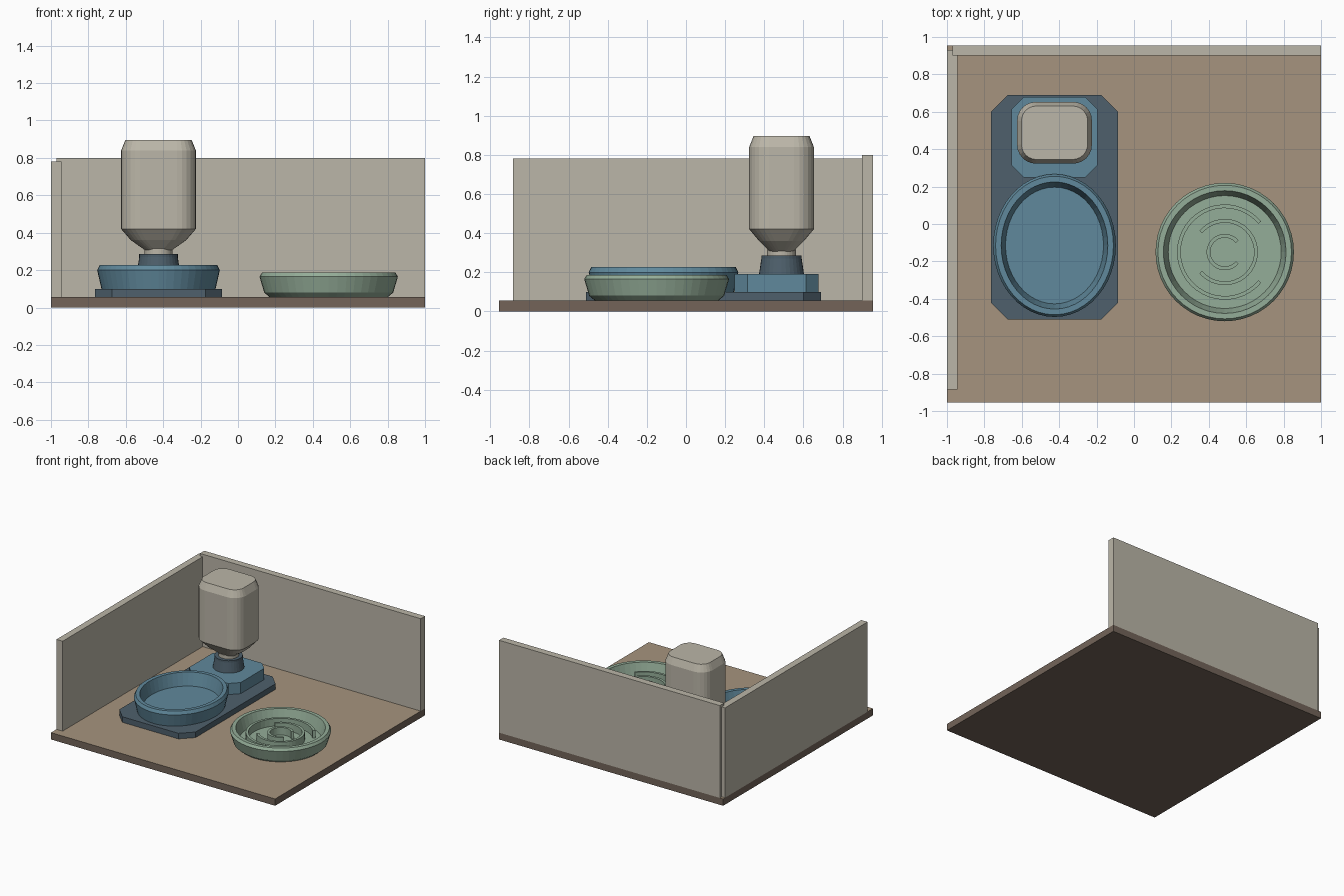
import bpy
import bmesh
import math

if "Cube" in bpy.data.objects:
    bpy.data.objects.remove(bpy.data.objects["Cube"], do_unlink=True)


def material(name, rgb):
    # sRGB bytes to linear values
    col = [((c / 255 + 0.055) / 1.055) ** 2.4 for c in rgb] + [1]
    m = bpy.data.materials.new(name)
    m.use_nodes = True
    m.diffuse_color = col
    m.node_tree.nodes["Principled BSDF"].inputs["Base Color"].default_value = col
    return m


tan = material("tan floor", (166, 148, 126))
brown = material("brown edge", (115, 100, 89))
cream = material("warm grey", (187, 182, 168))
blue = material("dusty blue", (96, 137, 156))
slate = material("slate blue", (78, 96, 108))
green = material("sage green", (148, 173, 152))


def finish(name, bm, mats):
    bmesh.ops.recalc_face_normals(bm, faces=bm.faces)
    me = bpy.data.meshes.new(name)
    bm.to_mesh(me)
    bm.free()
    for m in mats:
        me.materials.append(m)
    ob = bpy.data.objects.new(name, me)
    bpy.context.collection.objects.link(ob)
    return ob


def box(name, lo, hi, mat):
    bm = bmesh.new()
    bmesh.ops.create_cube(bm, size=1)
    for v in bm.verts:
        for i in range(3):
            v.co[i] = lo[i] if v.co[i] < 0 else hi[i]
    return finish(name, bm, [mat])


def ellipse(rx, ry, n=48):
    return [(rx * math.cos(math.tau * i / n), ry * math.sin(math.tau * i / n))
            for i in range(n)]


def round_rect(hx, hy, r, seg):
    # rectangle with rounded corners; one segment gives a chamfer
    pts = []
    for k, (sx, sy) in enumerate([(1, 1), (-1, 1), (-1, -1), (1, -1)]):
        for i in range(seg + 1):
            a = math.pi / 2 * (k + i / seg)
            pts.append((sx * (hx - r) + r * math.cos(a), sy * (hy - r) + r * math.sin(a)))
    return pts


def loft(name, centre, sections, mat):
    # skin a stack of (outline, height) sections and cap both ends
    bm = bmesh.new()
    rings = [[bm.verts.new((centre[0] + x, centre[1] + y, z)) for x, y in pts]
             for pts, z in sections]
    n = len(rings[0])
    for a, b in zip(rings, rings[1:]):
        for i in range(n):
            j = (i + 1) % n
            bm.faces.new((a[i], a[j], b[j], b[i]))
    bm.faces.new(rings[0])
    bm.faces.new(rings[-1])
    return finish(name, bm, [mat])


def arc_wall(name, centre, r0, r1, z0, z1, start, end, mat, n=32):
    # upright curved ridge between two angles in degrees
    bm = bmesh.new()
    rows = []
    for i in range(n + 1):
        a = math.radians(start + (end - start) * i / n)
        rows.append([bm.verts.new((centre[0] + r * math.cos(a), centre[1] + r * math.sin(a), z))
                     for r, z in ((r0, z0), (r1, z0), (r1, z1), (r0, z1))])
    for p, q in zip(rows, rows[1:]):
        for k in range(4):
            m = (k + 1) % 4
            bm.faces.new((p[k], p[m], q[m], q[k]))
    bm.faces.new(rows[0])
    bm.faces.new(rows[-1])
    return finish(name, bm, [mat])


# floor slab with a lighter top face
FLOOR = 0.055
floor = box("floor", (-1, -0.955, 0), (1, 0.955, FLOOR), brown)
floor.data.materials.append(tan)
for p in floor.data.polygons:
    if p.normal.z > 0.5:
        p.material_index = 1

# walls
box("back_wall", (-0.97, 0.9, FLOOR), (1, 0.955, 0.8), cream)
box("right_wall", (-1, -0.885, FLOOR), (-0.945, 0.93, 0.78), cream)

# water station base plate and bottle stand
X = -0.425
plate = round_rect(0.34, 0.6, 0.09, 1)
loft("base_plate", (X, 0.09), [(plate, FLOOR), (plate, 0.1)], slate)
stand = round_rect(0.23, 0.215, 0.065, 1)
loft("bottle_stand", (X, 0.463), [(stand, 0.1), (stand, 0.19)], blue)

# oval water bowl
loft("water_bowl", (X, -0.115), [(ellipse(rx, ry), z) for rx, ry, z in (
    (0.305, 0.36, 0.1), (0.328, 0.382, 0.2), (0.315, 0.37, 0.226),
    (0.285, 0.34, 0.226), (0.262, 0.312, 0.125))], blue)

# bottle socket, neck and body
BOTTLE = (X, 0.488)
loft("bottle_socket", BOTTLE, [(ellipse(r, r, 32), z) for r, z in (
    (0.115, 0.19), (0.103, 0.27), (0.103, 0.285))], slate)
loft("bottle_neck", BOTTLE, [(ellipse(r, r, 32), z) for r, z in (
    (0.075, 0.285), (0.075, 0.315))], cream)
loft("bottle_body", BOTTLE, [(round_rect(hx, hy, r, 6), z) for hx, hy, r, z in (
    (0.07, 0.06, 0.05, 0.305), (0.148, 0.115, 0.08, 0.36), (0.2, 0.165, 0.1, 0.42),
    (0.2, 0.165, 0.1, 0.84), (0.177, 0.143, 0.08, 0.896))], cream)

# round slow feeder bowl
FEED = (0.485, -0.15)
loft("feeder_bowl", FEED, [(ellipse(r, r), z) for r, z in (
    (0.315, FLOOR), (0.345, 0.08), (0.37, 0.165), (0.357, 0.186),
    (0.328, 0.186), (0.302, 0.09))], green)

# broken ring ridges with alternating gaps
for label, r, gap in (("inner", 0.087, 0), ("middle", 0.167, 180), ("outer", 0.245, 0)):
    arc_wall(label + "_ridge", FEED, r - 0.01, r + 0.01, 0.085, 0.15,
             gap + 40, gap + 320, green)
